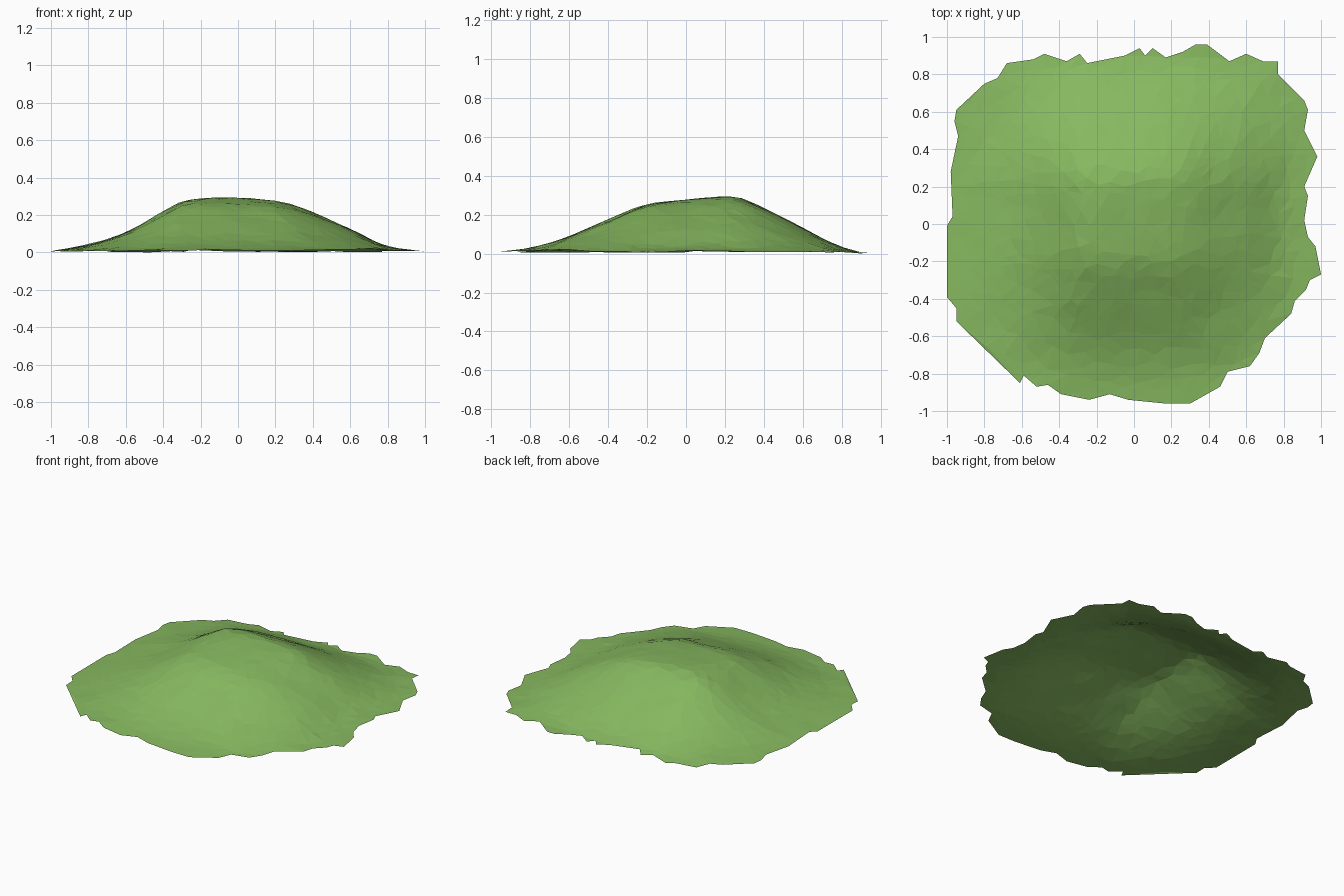
import bpy
import random
from mathutils import Vector, noise
from mathutils.geometry import delaunay_2d_cdt

random.seed(4)
cube = bpy.data.objects.get("Cube")
if cube:
    bpy.data.objects.remove(cube, do_unlink=True)

# Ragged ground outline, clockwise, in hundredths
OUTLINE = [(-95, 61), (-80, 75), (-73, 78), (-68, 86), (-54, 88), (-48, 91),
           (-36, 87), (-29, 91), (-25, 86), (-5, 90), (3, 94), (6, 90),
           (10, 94), (17, 89), (26, 92), (33, 96), (39, 96), (51, 87),
           (60, 91), (69, 87), (77, 87), (77, 80), (91, 66), (93, 61),
           (91, 50), (98, 36), (91, 20), (93, 15), (91, 2), (93, -7),
           (97, -12), (100, -27), (94, -30), (92, -35), (86, -41), (84, -48),
           (70, -61), (67, -69), (62, -76), (50, -79), (46, -87), (30, -96),
           (17, -96), (-3, -94), (-13, -91), (-24, -94), (-39, -91),
           (-46, -86), (-52, -87), (-59, -81), (-61, -85), (-95, -52),
           (-95, -45), (-100, -39), (-100, -1), (-97, 4), (-98, 28),
           (-94, 47), (-96, 55)]

# Slope profiles across the hill and from front to back (position, share of height)
ACROSS = [(-1, 0.02), (-0.78, 0.16), (-0.6, 0.37), (-0.4, 0.75), (-0.3, 0.93),
          (-0.2, 0.99), (-0.05, 1), (0.2, 0.95), (0.3, 0.87), (0.45, 0.66),
          (0.6, 0.43), (0.8, 0.11), (1, 0.02)]
ALONG = [(-1, 0.02), (-0.75, 0.13), (-0.55, 0.38), (-0.4, 0.59), (-0.2, 0.86),
         (0, 0.95), (0.22, 1), (0.3, 0.95), (0.5, 0.63), (0.7, 0.27),
         (0.87, 0.03), (1, 0)]


def sample(profile, t):
    """Smooth curve through the profile points."""
    t = max(-0.999, min(0.999, t))
    i = next(k for k in range(len(profile) - 1) if profile[k + 1][0] >= t)

    def slope(k):
        a, b = profile[max(k - 1, 0)], profile[min(k + 1, len(profile) - 1)]
        return (b[1] - a[1]) / (b[0] - a[0])

    (x0, y0), (x1, y1) = profile[i], profile[i + 1]
    h = x1 - x0
    s = (t - x0) / h
    ease = s * s * (3 - 2 * s)
    return (y0 + (y1 - y0) * ease + h * slope(i) * s * (1 - s) ** 2
            - h * slope(i + 1) * s * s * (1 - s))


def height(p):
    rise = sample(ACROSS, p.x) * sample(ALONG, p.y)
    bumps = noise.noise(Vector((p.x * 6, p.y * 6, 0)))
    return max(0, 0.008 + 0.292 * rise + bumps * (0.004 + 0.012 * rise * (1 - rise)))


# Rim points plus an uneven scatter inside, joined as triangles
points = [Vector((x, y)) / 100 for x, y in reversed(OUTLINE)]
count = len(points)
rim = [(i, (i + 1) % count) for i in range(count)]
STEP = 0.075
for row in range(-13, 14):
    for col in range(-13, 14):
        p = Vector((col + 0.5 * (row % 2), row)) * STEP
        p += Vector((random.uniform(-1, 1), random.uniform(-1, 1))) * STEP * 0.38
        if all((p - q).length > STEP * 0.5 for q in points[:count]):
            points.append(p)
flat, _, faces, *_ = delaunay_2d_cdt(points, rim, [], 1, 1e-5)

# Drop scattered points left outside the rim
used = sorted({v for f in faces for v in f})
index = {v: i for i, v in enumerate(used)}
verts = [(flat[v].x, flat[v].y, height(flat[v])) for v in used]
lowest = min(v[2] for v in verts)
verts = [(x, y, z - lowest) for x, y, z in verts]

mesh = bpy.data.meshes.new("grassy_hill")
mesh.from_pydata(verts, [], [[index[v] for v in f] for f in faces])
mesh.update()
hill = bpy.data.objects.new("grassy_hill", mesh)
bpy.context.collection.objects.link(hill)

# Grass colour
grass = bpy.data.materials.new("grass_green")
grass.use_nodes = True
colour = (0.242, 0.485, 0.117, 1)
grass.diffuse_color = colour
grass.node_tree.nodes["Principled BSDF"].inputs["Base Color"].default_value = colour
mesh.materials.append(grass)
